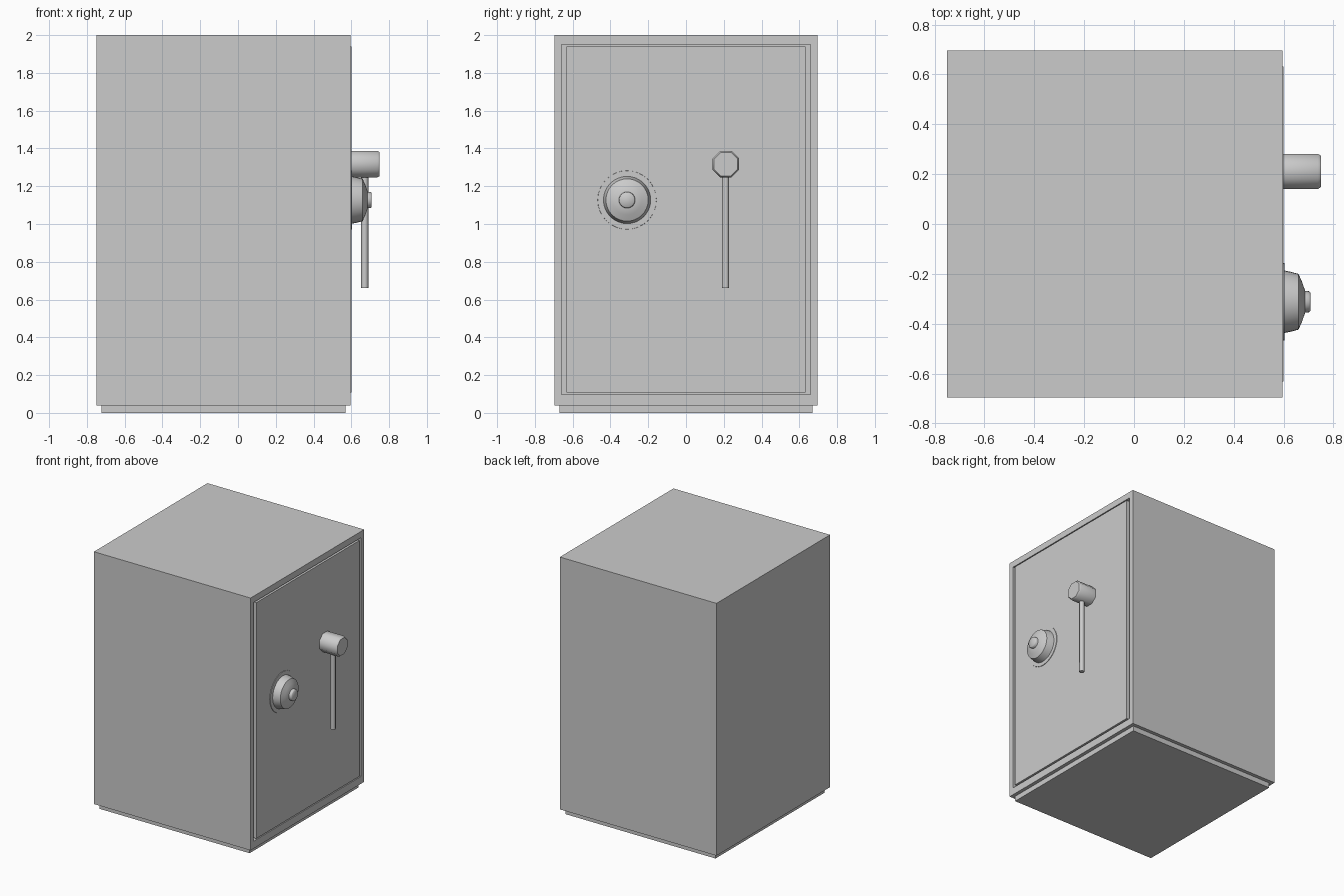
import bpy, bmesh, math
from mathutils import Matrix, Vector

if "Cube" in bpy.data.objects:
    bpy.data.objects.remove(bpy.data.objects["Cube"])


def finish(bm, name, smooth=False):
    bmesh.ops.recalc_face_normals(bm, faces=bm.faces)
    me = bpy.data.meshes.new(name)
    bm.to_mesh(me)
    bm.free()
    ob = bpy.data.objects.new(name, me)
    bpy.context.collection.objects.link(ob)
    if smooth:
        bpy.ops.object.select_all(action='DESELECT')
        bpy.context.view_layer.objects.active = ob
        ob.select_set(True)
        bpy.ops.object.shade_smooth_by_angle(angle=math.radians(50))
    return ob


def box_bm(lo, hi):
    lo, hi = Vector(lo), Vector(hi)
    bm = bmesh.new()
    bmesh.ops.create_cube(bm, size=1, matrix=Matrix.Translation((lo + hi) / 2)
                          @ Matrix.Diagonal((*(hi - lo), 1)))
    return bm


def lathe_x(name, y, z, profile, sides, turn=0.0):
    """Closed turned part along x; profile is a list of (x, radius)."""
    bm = bmesh.new()
    rings = []
    for x, r in profile:
        angles = [turn + math.tau * i / sides for i in range(sides)]
        rings.append([bm.verts.new((x, y + r * math.cos(a), z + r * math.sin(a)))
                      for a in angles])
    for a, b in zip(rings, rings[1:]):
        for i in range(sides):
            j = (i + 1) % sides
            bm.faces.new((a[i], a[j], b[j], b[i]))
    bm.faces.new(rings[0])
    bm.faces.new(rings[-1])
    return finish(bm, name, True)


# Cabinet with a recess for the door in its +x face
FX = 0.596
bm = box_bm((-0.75, -0.697, 0.04), (FX, 0.697, 2.0))
bm.normal_update()
face = max(bm.faces, key=lambda f: f.normal.x)
bmesh.ops.inset_region(bm, faces=[face], thickness=0.054)
# Fit the inset to the door opening, then push it in
for v in face.verts:
    v.co.z = 1.951 if v.co.z > 1 else 0.097
for v in bmesh.ops.extrude_face_region(bm, geom=[face])['geom']:
    if isinstance(v, bmesh.types.BMVert):
        v.co.x -= 0.03
if face.is_valid:
    bmesh.ops.delete(bm, geom=[face], context='FACES_ONLY')
finish(bm, "cabinet")

# Plinth and door
finish(box_bm((-0.722, -0.669, 0), (0.568, 0.669, 0.04)), "plinth")
finish(box_bm((FX - 0.03, -0.632, 0.108), (0.6, 0.632, 1.94)), "door")

# Combination dial: flange, domed grip and centre button
DY, DZ = -0.312, 1.127
lathe_x("dial_flange", DY, DZ, [(0.598, 0.156), (0.604, 0.155)], 32)
lathe_x("dial_grip", DY, DZ, [(0.6, 0.126), (0.625, 0.121), (0.66, 0.112),
                              (0.675, 0.078), (0.686, 0.046)], 32)
lathe_x("dial_button", DY, DZ, [(0.68, 0.044), (0.703, 0.042), (0.708, 0.037)], 24)

# Octagonal handle hub
HY, HZ = 0.211, 1.317
lathe_x("handle_hub", HY, HZ, [(0.598, 0.0765), (0.738, 0.0765), (0.75, 0.068)],
        8, math.pi / 8)

# Lever hanging from the hub
bm = bmesh.new()
bmesh.ops.create_cone(bm, cap_ends=True, segments=8, radius1=0.019, radius2=0.019,
                      depth=0.62, matrix=Matrix.Translation((0.671, HY - 0.002, 0.97)))
finish(bm, "handle_lever", True)
